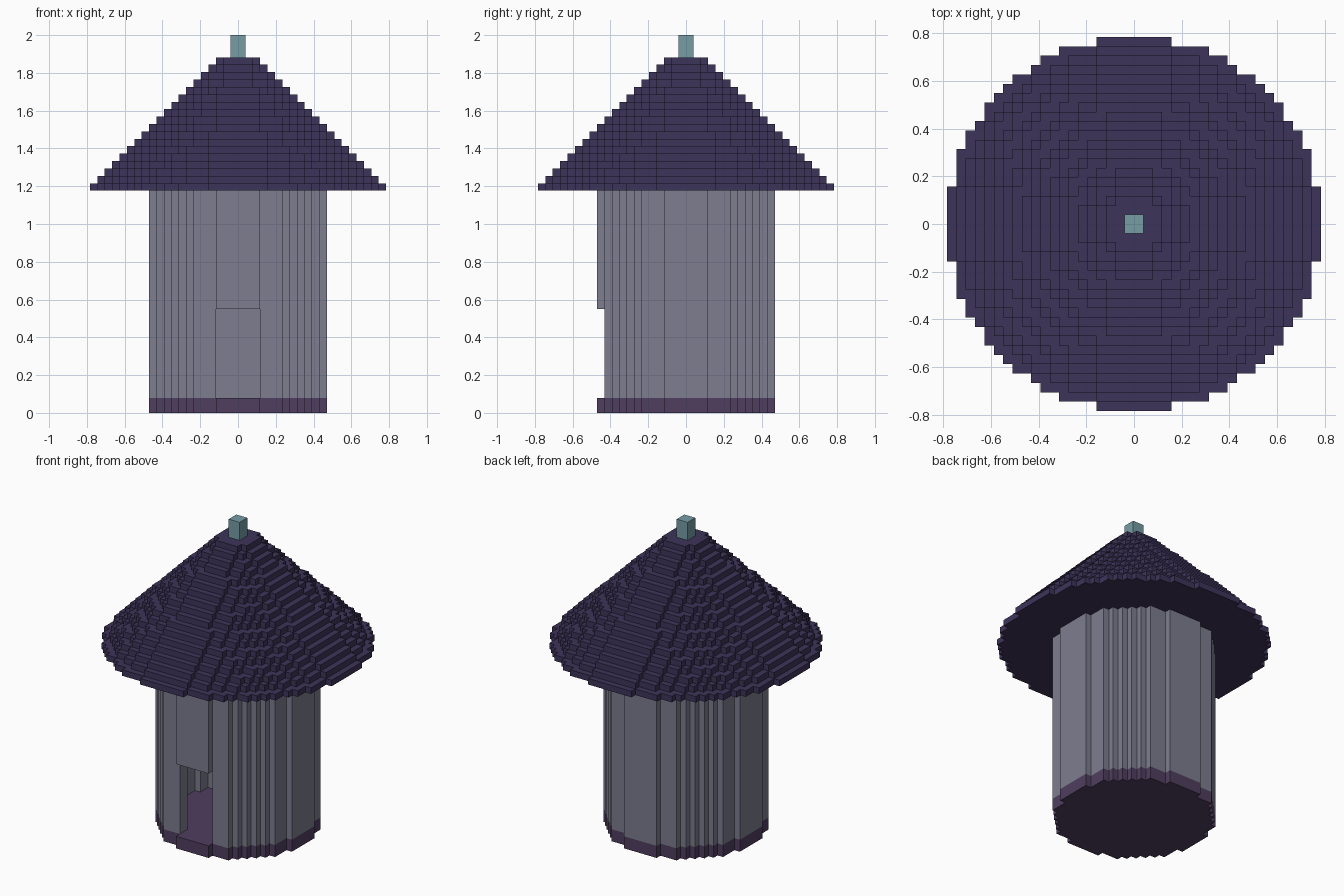
import bpy

if "Cube" in bpy.data.objects:
    bpy.data.objects.remove(bpy.data.objects["Cube"])

V = 2 / 51  # voxel size


def disc(r, z):
    """Cells of a filled voxel disc centred on the z axis."""
    return {(i, j, z) for i in range(-r, r) for j in range(-r, r)
            if (i + .5) ** 2 + (j + .5) ** 2 <= r * r}


def grow_rect(cells, a):
    """Take the largest greedy rectangle out of a set of (u, v) cells."""
    u, v = min(cells)
    u2, v2 = u + 1, v + 1
    while (u, v2) in cells:
        v2 += 1
    while all((u2, k) in cells for k in range(v, v2)):
        u2 += 1
    cells -= {(m, k) for m in range(u, u2) for k in range(v, v2)}
    return u, v, u2, v2


def build(name, cells, solid, color):
    """Mesh the exposed faces of a voxel part, merged into rectangles."""
    verts, faces, index = [], [], {}
    for a in range(3):
        b, c = (a + 1) % 3, (a + 2) % 3
        for s in (0, 1):
            slices = {}
            for p in cells:
                q = list(p)
                q[a] += 2 * s - 1
                if tuple(q) not in solid:
                    slices.setdefault(p[a] + s, set()).add((p[b], p[c]))
            for level, flat in slices.items():
                while flat:
                    u, v, u2, v2 = grow_rect(flat, a)
                    quad = []
                    for m, k in ((u, v), (u2, v), (u2, v2), (u, v2)):
                        co = [0, 0, 0]
                        co[a], co[b], co[c] = level, m, k
                        key = tuple(co)
                        if key not in index:
                            index[key] = len(verts)
                            verts.append([n * V for n in key])
                        quad.append(index[key])
                    faces.append(quad if s else quad[::-1])
    mesh = bpy.data.meshes.new(name)
    mesh.from_pydata(verts, [], faces)
    mesh.update()
    obj = bpy.data.objects.new(name, mesh)
    bpy.context.collection.objects.link(obj)
    mat = bpy.data.materials.new(name + "_color")
    mat.diffuse_color = (*color, 1)
    mat.use_nodes = True
    mat.node_tree.nodes["Principled BSDF"].inputs["Base Color"].default_value = mat.diffuse_color
    mesh.materials.append(mat)


# round floor slab
base = set().union(*(disc(12, z) for z in range(2)))

# hollow wall, two cells thick, with a doorway at the front
wall = set().union(*(disc(12, z) - disc(10, z) for z in range(2, 30)))
wall -= {(i, j, z) for i in range(-3, 3) for j in range(-12, 0)
         for z in range(2, 14)}

# stepped cone roof, each layer one cell smaller
roof = set().union(*(disc(20 - k, 30 + k) for k in range(18)))

# square post on the peak
finial = {(i, j, z) for i in (-1, 0) for j in (-1, 0) for z in range(48, 51)}

solid = base | wall | roof | finial
build("base", base, solid, (.08, .048, .117))
build("wall", wall, solid, (.205, .205, .275))
build("roof", roof, solid, (.047, .034, .1))
build("finial", finial, solid, (.18, .337, .376))
